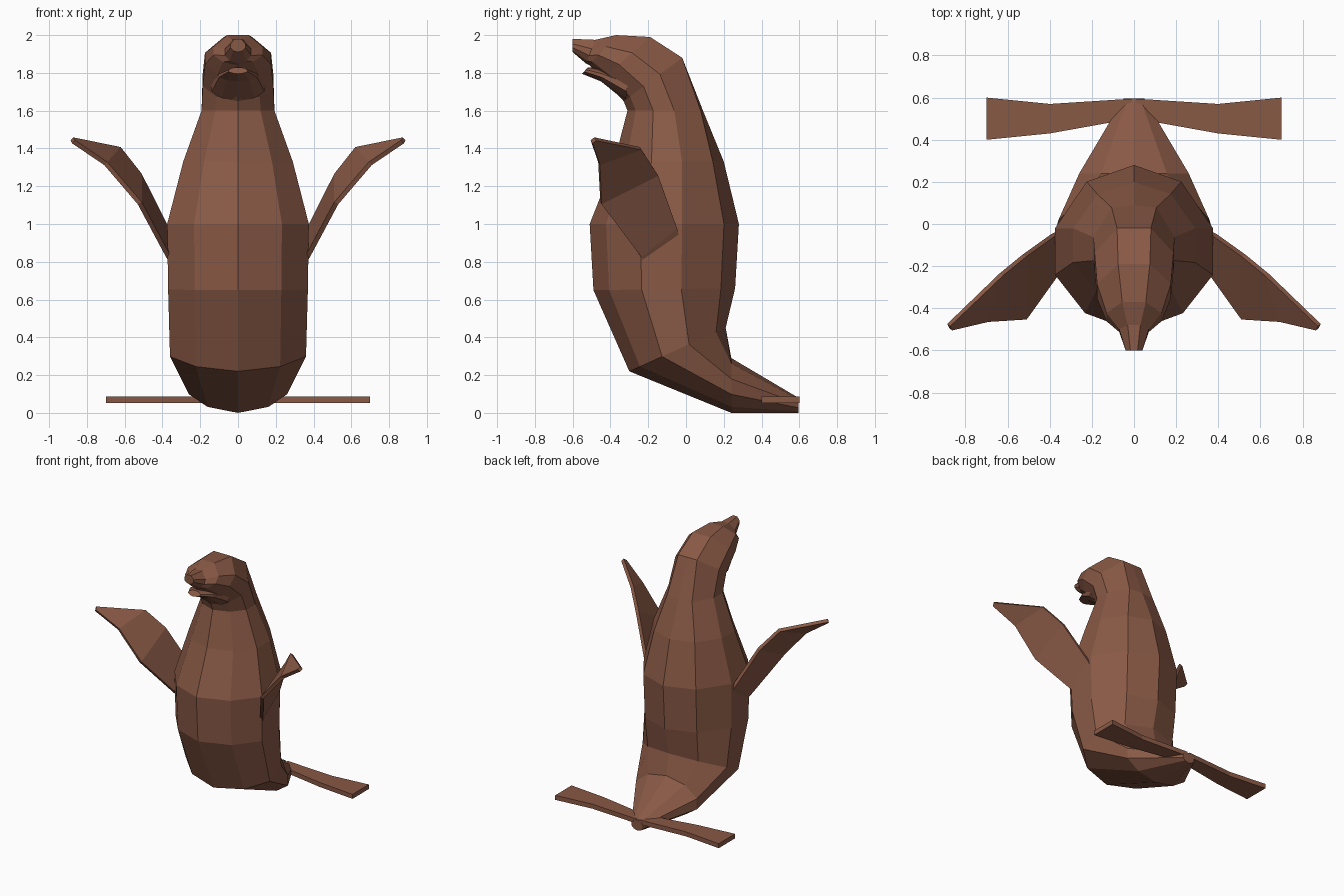
import bpy, bmesh
from mathutils import Vector

if "Cube" in bpy.data.objects:
    bpy.data.objects.remove(bpy.data.objects["Cube"])

brown = bpy.data.materials.new("brown_hide")
brown.diffuse_color = (0.25, 0.1, 0.06, 1)
brown.use_nodes = True
brown.node_tree.nodes["Principled BSDF"].inputs["Base Color"].default_value = brown.diffuse_color


def finish(name, bm):
    bmesh.ops.recalc_face_normals(bm, faces=bm.faces[:])
    me = bpy.data.meshes.new(name)
    bm.to_mesh(me)
    bm.free()
    me.materials.append(brown)
    ob = bpy.data.objects.new(name, me)
    bpy.context.collection.objects.link(ob)
    return ob


def ring_points(w, yf, zf, yb, zb, cx=0.6, ct=0.9):
    """Ten-sided section running from a front point to a back point."""
    f, b = Vector((0, yf, zf)), Vector((0, yb, zb))
    half = [(0, 0), (0.62, 0.11), (1, 0.34), (1, 0.62), (cx, ct), (0, 1)]
    pts = [f.lerp(b, t) + Vector((x * w, 0, 0)) for x, t in half]
    return pts + [Vector((-p.x, p.y, p.z)) for p in pts[4:0:-1]]


def loft(name, sections):
    bm = bmesh.new()
    rings = [[bm.verts.new(p) for p in s] for s in sections]
    for a, b in zip(rings, rings[1:]):
        n = len(a)
        for i in range(n):
            j = (i + 1) % n
            bm.faces.new((a[i], a[j], b[j], b[i]))
    bm.faces.new(rings[0])
    bm.faces.new(rings[-1])
    return finish(name, bm)


# Body: tail tip, rump, belly, chest, neck, then the head bent forward
top = (0.43, 1.0)
body = [
    (0.05, 0.595, 0.0, 0.595, 0.08),
    (0.26, 0.24, 0.0, 0.24, 0.29),
    (0.36, -0.30, 0.22, 0.21, 0.45),
    (0.37, -0.49, 0.65, 0.26, 0.66),
    (0.375, -0.51, 1.0, 0.28, 1.0),
    (0.29, -0.38, 1.33, 0.20, 1.33),
    (0.193, -0.31, 1.60, 0.09, 1.60, 0.55, 0.97),
    (0.187, -0.33, 1.65, -0.02, 1.88) + top,
    (0.175, -0.44, 1.77, -0.19, 1.99) + top,
    (0.13, -0.51, 1.84, -0.37, 2.0) + top,
    (0.07, -0.53, 1.85, -0.48, 1.975) + top,
    (0.04, -0.60, 1.91, -0.60, 1.98) + top,
]
loft("body_and_head", [ring_points(*r) for r in body])

# Lower jaw
jaw = [
    (0.14, -0.32, 1.65, -0.30, 1.80),
    (0.10, -0.45, 1.755, -0.44, 1.82),
    (0.05, -0.55, 1.795, -0.52, 1.83),
]
loft("lower_jaw", [ring_points(*r) for r in jaw])


def flipper(name, rear, front, thickness):
    """Thin blade between two edge lines, mirrored to the other side."""
    bm = bmesh.new()
    a = [bm.verts.new(p) for p in rear]
    b = [bm.verts.new(p) for p in front]
    for i in range(len(a) - 1):
        bm.faces.new((a[i], a[i + 1], b[i + 1], b[i]))
    ob = finish(name, bm)
    sol = ob.modifiers.new("thickness", 'SOLIDIFY')
    sol.thickness = thickness
    sol.offset = 0
    mir = ob.modifiers.new("other_side", 'MIRROR')
    mir.use_axis[0] = True
    return ob


# Raised front flippers
flipper("front_flippers",
        [(0.32, -0.02, 0.87), (0.38, -0.05, 0.98), (0.52, -0.15, 1.26),
         (0.63, -0.24, 1.40), (0.88, -0.48, 1.45)],
        [(0.31, -0.18, 0.74), (0.37, -0.24, 0.83), (0.52, -0.45, 1.11),
         (0.70, -0.46, 1.32), (0.87, -0.50, 1.435)], 0.025)

# Flat tail flippers spread sideways
flipper("tail_flippers",
        [(0.01, 0.595, 0.07), (0.40, 0.57, 0.07), (0.70, 0.60, 0.07)],
        [(0.01, 0.50, 0.07), (0.40, 0.43, 0.07), (0.70, 0.40, 0.07)], 0.035)
